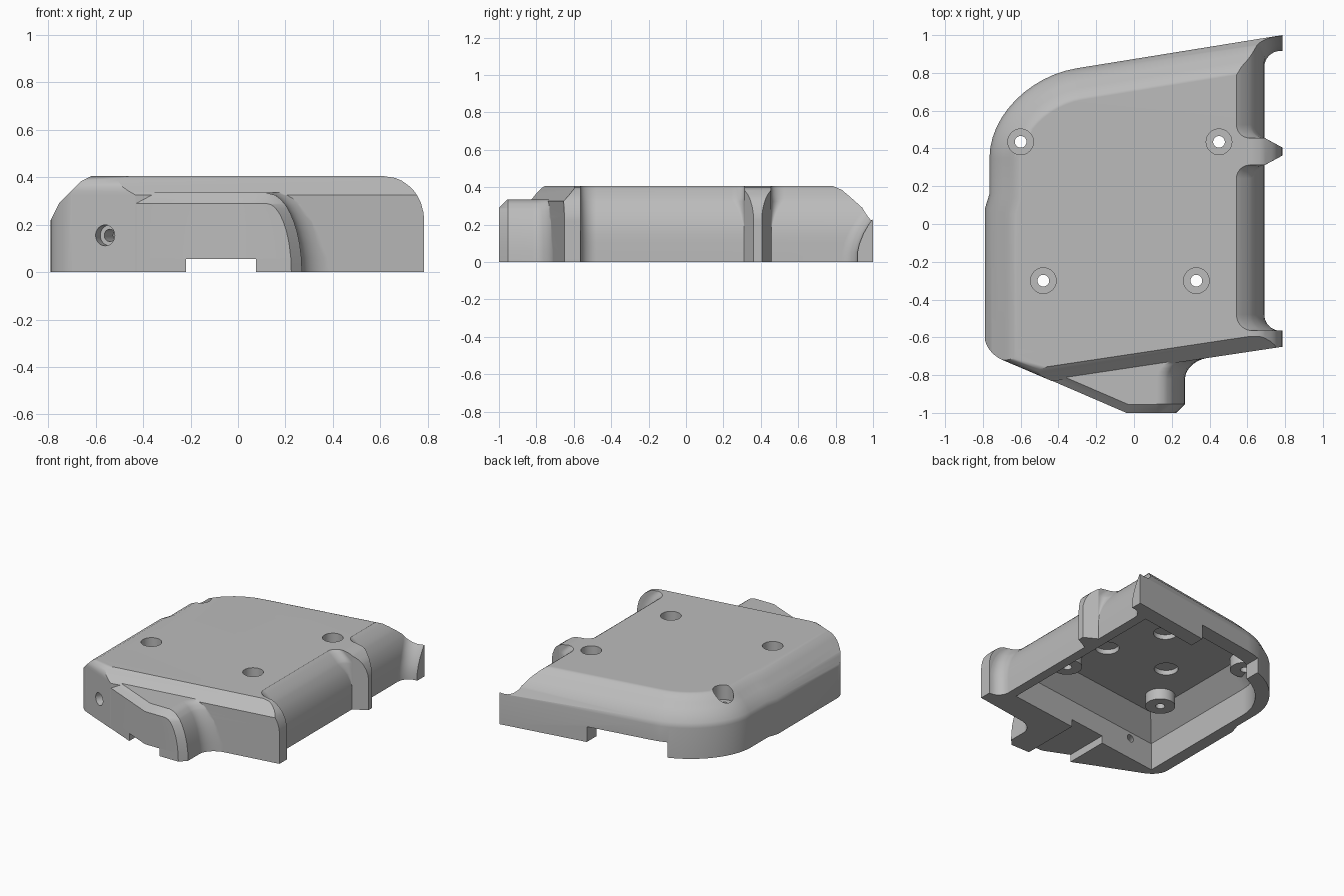
import bpy, bmesh, math
from mathutils import Vector, Matrix

old = bpy.data.objects.get("Cube")
if old:
    bpy.data.objects.remove(old, do_unlink=True)

grey = bpy.data.materials.new("plain grey")
grey.use_nodes = True
grey.diffuse_color = (0.5, 0.5, 0.5, 1)
grey.node_tree.nodes["Principled BSDF"].inputs["Base Color"].default_value = (0.5, 0.5, 0.5, 1)


def finish(name, bm):
    bmesh.ops.recalc_face_normals(bm, faces=bm.faces)
    mesh = bpy.data.meshes.new(name)
    bm.to_mesh(mesh)
    bm.free()
    mesh.materials.append(grey)
    ob = bpy.data.objects.new(name, mesh)
    bpy.context.collection.objects.link(ob)
    return ob


def loft(name, rings):
    bm = bmesh.new()
    loops = [[bm.verts.new(p) for p in ring] for ring in rings]
    n = len(loops[0])
    for low, high in zip(loops, loops[1:]):
        for i in range(n):
            j = (i + 1) % n
            bm.faces.new((low[i], low[j], high[j], high[i]))
    bm.faces.new(loops[0][::-1])
    bm.faces.new(loops[-1])
    return finish(name, bm)


def shaped(name, outline, levels):
    """Counter-clockwise outline of (x, y, inset rule of the edge that follows)."""
    pts = [Vector(p[:2]) for p in outline]
    rules = [p[2] for p in outline]
    n = len(pts)
    dirs = [(pts[(i + 1) % n] - pts[i]).normalized() for i in range(n)]
    rings = []
    for z in levels:
        ring = []
        for i in range(n):
            d0, d1 = dirs[i - 1], dirs[i]
            n0, n1 = Vector((-d0.y, d0.x)), Vector((-d1.y, d1.x))
            o0, o1 = rules[i - 1](z), rules[i](z)
            det = n0.x * n1.y - n0.y * n1.x
            if abs(det) < 0.002:
                s = n1 * o1
            else:
                s = Vector(((o0 * n1.y - o1 * n0.y) / det, (o1 * n0.x - o0 * n1.x) / det))
            ring.append((pts[i].x + s.x, pts[i].y + s.y, z))
        rings.append(ring)
    return loft(name, rings)


def curve(a, corner, b, steps, k=0.55):
    """Rounded corner from a to b."""
    a, c, b = Vector(a), Vector(corner), Vector(b)
    h0, h1 = a.lerp(c, k), b.lerp(c, k)
    out = []
    for i in range(steps + 1):
        t = i / steps
        u = 1 - t
        out.append(tuple(a * u**3 + h0 * 3 * u * u * t + h1 * 3 * u * t * t + b * t**3))
    return out


def cylinder(name, start, end, r, seg=32):
    a, b = Vector(start), Vector(end)
    bm = bmesh.new()
    turn = (b - a).to_track_quat('Z', 'Y').to_matrix().to_4x4()
    bmesh.ops.create_cone(bm, cap_ends=True, segments=seg, radius1=r, radius2=r,
                          depth=(b - a).length, matrix=Matrix.Translation((a + b) / 2) @ turn)
    return finish(name, bm)


def box(name, lo, hi):
    x0, y0, z0 = lo
    x1, y1, z1 = hi
    return loft(name, [[(x0, y0, z), (x1, y0, z), (x1, y1, z), (x0, y1, z)] for z in (z0, z1)])


def combine(target, other, op='DIFFERENCE'):
    mod = target.modifiers.new("bool", 'BOOLEAN')
    mod.operation = op
    mod.solver = 'EXACT'
    mod.object = other
    bpy.context.view_layer.update()
    mesh = bpy.data.meshes.new_from_object(
        target.evaluated_get(bpy.context.evaluated_depsgraph_get()))
    target.modifiers.clear()
    target.data = mesh
    bpy.data.objects.remove(other, do_unlink=True)


# Edge inset rules by height
def slope(z):
    knots = [(0, 0), (0.22, 0), (0.29, 0.035), (0.385, 0.13), (0.405, 0.17)]
    for (z0, a), (z1, b) in zip(knots, knots[1:]):
        if z <= z1 + 1e-6:
            return a + (b - a) * (z - z0) / (z1 - z0)


def rounded(z, z0, height, depth):
    t = min(max((z - z0) / height, 0), 1)
    return depth * (1 - math.sqrt(1 - t * t))


def bevel(start):
    return lambda z: max(0, z - start)


side = lambda z: rounded(z, 0.22, 0.185, 0.17)
soft = lambda z: rounded(z, 0.34, 0.065, 0.06)
levels = [0, 0.22, 0.25, 0.29, 0.325, 0.34, 0.36, 0.385, 0.397, 0.405]

# Main body
back_corner = curve((-0.3, 0.825), (-0.765, 0.75), (-0.765, 0.35), 12)
left = back_corner + [(-0.765, 0.16), (-0.79, 0.08)]
outline = [(0.785, -0.65, side), (0.785, 1.0, slope)] + [(x, y, slope) for x, y in left]
outline += [(-0.79, -0.6797, soft), (-0.432, -0.8325, bevel(0.325))]
cover = shaped("cover_shell", outline, levels)

# Rounded upright corner at the front left of the plan
cut = [(-0.9, -0.55), (-0.9, -0.8), (-0.7, -0.8), (-0.7, -0.718)]
cut += curve((-0.7, -0.718), (-0.79, -0.6797), (-0.79, -0.6), 8)[1:]
combine(cover, loft("corner_cut", [[(x, y, z) for x, y in cut] for z in (-0.1, 0.5)]))


# Nose at the front, with a chamfer running over its top and side
def nose_ring(z):
    t = max(0, z - 0.29)
    outer = 0.27 - rounded(z, 0, 0.335, 0.15)
    inner = 0.225 - rounded(z, 0, 0.29, 0.105)
    end = outer + 0.12
    ring = [(-0.5, -0.8015 + 1.087 * t), (-0.04 + 0.2 * t, -1 + t), (inner, -1 + t)]
    ring.append((outer, -0.953))
    ring += curve((outer, -0.82), (outer, -0.725), (end, -0.709), 8)
    ring += [(end, -0.4), (-0.5, -0.4)]
    return [(x, y, z) for x, y in ring]


nose_levels = [0, 0.06, 0.12, 0.17, 0.21, 0.245, 0.27, 0.283, 0.29, 0.31, 0.325, 0.335]
combine(cover, loft("nose", [nose_ring(z) for z in nose_levels]), 'UNION')


# Scooped pockets on the side, leaving end flanges and a wedge rib
def pocket(low_end, high_end, rib_at_low):
    rings = []
    for z in [-0.05, 0.05, 0.1, 0.15, 0.2] + levels[2:] + [0.43]:
        f = 0.69 - rounded(z, 0.13, 0.33, 0.33)
        ends = []
        for y, s, rib in ((low_end(z), 1, rib_at_low), (high_end(z), -1, not rib_at_low)):
            r = max(0.002, min(0.07, 0.69 - f)) if rib else 0.085
            arc = curve((f, y + s * r), (f, y), (f + r, y), 8)
            tip = y - s * 0.05 if rib else y
            reach = max(0.692, f + r + 0.001)
            ends.append(arc + [(reach, y), (0.785, tip), (0.9, tip)])
        rings.append([(x, y, z) for x, y in ends[0] + ends[1][::-1]])
    return loft("pocket", rings)


combine(cover, pocket(lambda z: -0.565, lambda z: 0.312, False))
combine(cover, pocket(lambda z: 0.455, lambda z: 0.912 + 1.6 * z * z, True))

# Hollow underside, with screw bosses left standing
inset = bevel(0.2)
hollow = [(0.62, -0.484), (0.62, 0.86)]
hollow += curve((-0.28, 0.72), (-0.70, 0.65), (-0.70, 0.3), 10)
hollow += [(-0.70, -0.655), (-0.62, -0.67)]
hollow_ob = shaped("hollow", [(x, y, inset) for x, y in hollow if (x, y) != (-0.62, -0.67)],
                   [-0.05, 0.2, 0.33])
screws = [(-0.6, 0.435), (0.45, 0.435), (-0.48, -0.3), (0.33, -0.3)]
for x, y in screws:
    combine(hollow_ob, cylinder("boss", (x, y, 0.25), (x, y, 0.5), 0.1))
combine(cover, hollow_ob)

# Counterbored screw holes
for x, y in screws:
    combine(cover, cylinder("counterbore", (x, y, 0.3), (x, y, 0.5), 0.068))
    combine(cover, cylinder("screw_hole", (x, y, 0.1), (x, y, 0.45), 0.031))

# Blind recesses in the ceiling
for x, y in [(-0.28, 0.0), (0.2, -0.04), (0.03, 0.36)]:
    combine(cover, cylinder("blind_recess", (x, y, 0.25), (x, y, 0.365), 0.08))

# Angled screw hole in the front wall
axis = Vector((0.393, 0.92, 0))
mouth = Vector((-0.56, -0.777, 0.155))
combine(cover, cylinder("front_counterbore", mouth - axis * 0.1, mouth + axis * 0.05, 0.044))
combine(cover, cylinder("front_hole", mouth - axis * 0.1, mouth + axis * 0.3, 0.026))

# Cable slots at the front and back
combine(cover, box("front_slot", (-0.22, -1.1, -0.1), (0.075, -0.5, 0.055)))
combine(cover, box("back_slot", (-0.41, 0.55, -0.1), (0.16, 1.1, 0.11)))

bpy.ops.object.select_all(action='DESELECT')
cover.select_set(True)
bpy.context.view_layer.objects.active = cover
bpy.ops.object.shade_smooth_by_angle(angle=math.radians(28))
weighted = cover.modifiers.new("flat_faces_lead", 'WEIGHTED_NORMAL')
weighted.keep_sharp = True
